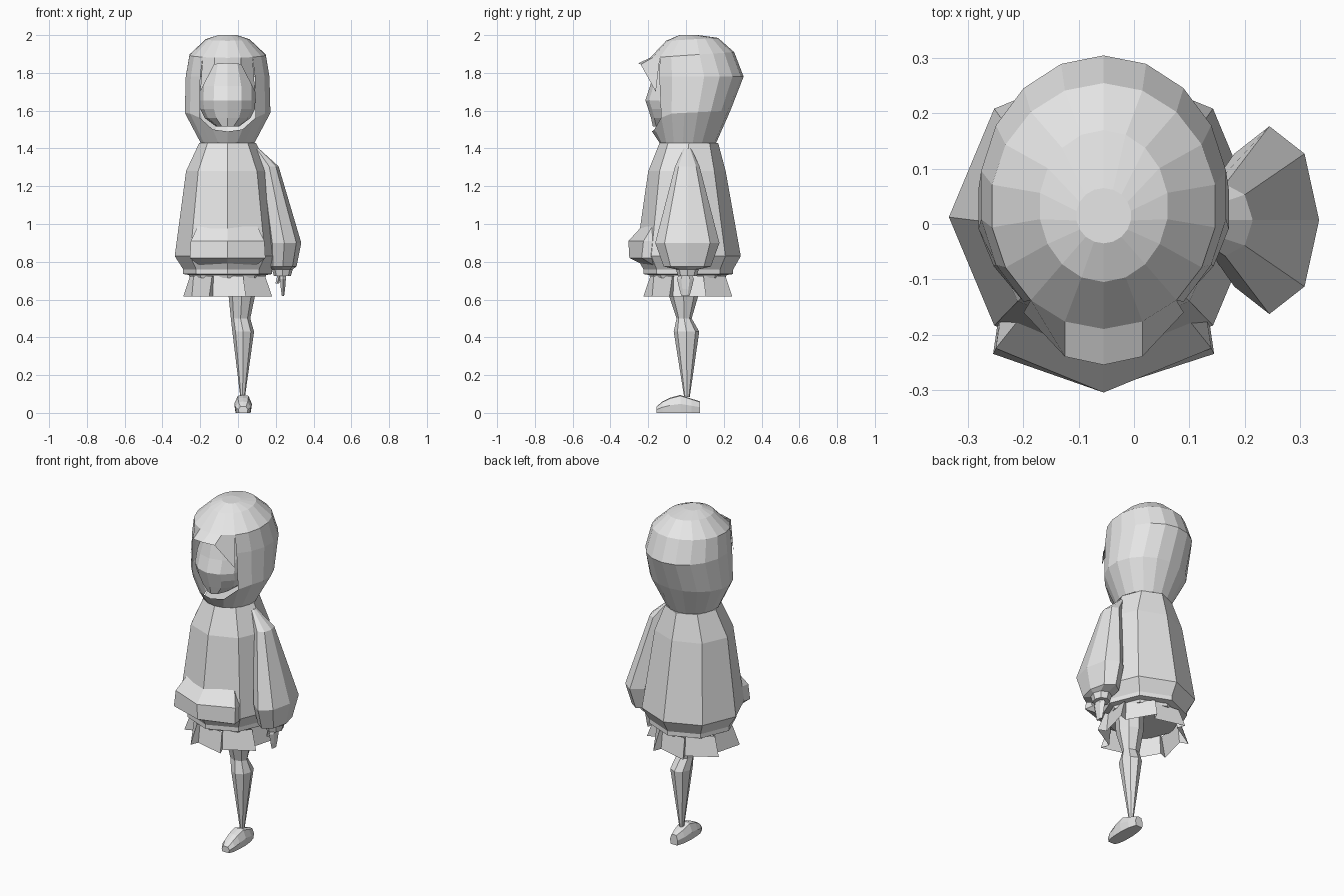
import bpy, bmesh, math

if "Cube" in bpy.data.objects:
    bpy.data.objects.remove(bpy.data.objects["Cube"])

CX = -0.055  # body axis
cloth = bpy.data.materials.new("plain_grey")
cloth.diffuse_color = (0.8, 0.8, 0.8, 1)
cloth.use_nodes = True
cloth.node_tree.nodes["Principled BSDF"].inputs["Base Color"].default_value = cloth.diffuse_color


def make(name, verts, faces, fix=True):
    me = bpy.data.meshes.new(name)
    me.from_pydata(verts, [], faces)
    bm = bmesh.new()
    bm.from_mesh(me)
    if fix:
        bmesh.ops.recalc_face_normals(bm, faces=bm.faces)
    bm.to_mesh(me)
    bm.free()
    me.materials.append(cloth)
    ob = bpy.data.objects.new(name, me)
    bpy.context.collection.objects.link(ob)
    return ob


def ring(n, x0, x1, yf, yb, zf, zb=None, turn=0):
    """Ellipse filling x0..x1 and yf..yb, tilted from zf (front) to zb (back)."""
    zb = zf if zb is None else zb
    pts = []
    for i in range(n):
        a = 2 * math.pi * i / n + turn
        s, c = math.sin(a), math.cos(a)
        pts.append(((x0 + x1) / 2 + (x1 - x0) / 2 * s,
                    (yf + yb) / 2 - (yb - yf) / 2 * c,
                    (zf + zb) / 2 - (zb - zf) / 2 * c))
    return pts


def loft(name, rings, skip=lambda row, col: False, bottom=True, top=True):
    n = len(rings[0])
    verts = [p for r in rings for p in r]
    faces = [(r * n + i, r * n + (i + 1) % n, (r + 1) * n + (i + 1) % n, (r + 1) * n + i)
             for r in range(len(rings) - 1) for i in range(n) if not skip(r, i)]
    if bottom:
        faces.append(tuple(range(n))[::-1])
    if top:
        faces.append(tuple(range(len(verts) - n, len(verts))))
    return make(name, verts, faces)


# hood: 18-sided shell, open over the face
N = 18
rows = [(.145, -.14, .16, 1.43, 1.43), (.23, -.18, .235, 1.58, 1.60),
        (.225, -.20, .305, 1.78, 1.78), (.205, -.19, .255, 1.88, 1.91),
        (.117, -.105, .17, 1.97, 1.985), (.05, -.035, .065, 2.0, 2.0)]
hood = [ring(N, CX - r, CX + r, yf, yb, zf, zb) for r, yf, yb, zf, zb in rows]
for i, dz in ((0, .09), (1, .08), (17, .08), (2, .02), (16, .02)):
    x, y, z = hood[1][i]
    hood[1][i] = (x, y, z - dz)
loft("hood", hood, lambda r, c: r in (1, 2) and c in (0, 1, 16, 17), bottom=False)

# hood brim: flares out over the forehead and runs down beside the face
brim_top = [hood[3][i] for i in (16, 17, 0, 1, 2)]
brim_low = [(CX - .145, -.16, 1.70), (CX - .07, -.24, 1.845), (CX, -.255, 1.85),
            (CX + .07, -.24, 1.845), (CX + .145, -.16, 1.70)]
make("hood_brim", brim_top + brim_low, [(i, i + 5, i + 6, i + 1) for i in range(4)])

# face inside the hood
loft("face", [ring(12, CX - r, CX + r, yf, .08, z) for r, yf, z in
              ((.06, -.175, 1.515), (.12, -.185, 1.56), (.145, -.20, 1.61),
               (.147, -.215, 1.655), (.145, -.19, 1.73), (.10, -.16, 1.86))])

# jumper: eight-sided body with a tucked hem
loft("jumper_body", [ring(8, CX - r, CX + r, .01 - f, .01 + b, z) for r, f, b, z in
                     ((.20, .20, .20, .715), (.205, .205, .205, .73), (.235, .235, .24, .735),
                      (.235, .235, .24, .76), (.28, .275, .28, .83), (.22, .21, .20, 1.28),
                      (.15, .15, .16, 1.43))])

# front pouch: five columns wrapped round the belly
pv = []
for w, yc, ye, z in ((.15, -.22, -.17, .78), (.20, -.30, -.235, .82),
                     (.195, -.305, -.225, .91), (.135, -.19, -.15, 1.035)):
    pv += [(CX - w * .9, -.10, z), (CX - w, ye, z), (CX, yc, z),
           (CX + w, ye, z), (CX + w * .9, -.10, z)]
make("front_pouch", pv, [(r * 5 + i, r * 5 + i + 1, r * 5 + i + 6, r * 5 + i + 5)
                         for r in range(3) for i in range(4)]
     + [(4, 3, 2, 1, 0), (15, 16, 17, 18, 19)])

# skirt: eight overlapping flared panels
sv, sf = [], []
for k in range(8):
    a0, a1 = (math.pi * (j + .5) / 4 for j in (k - 1, k))
    for a, rt, rb in ((a0, .195, .205), (a1, .215, .255)):
        for r, z in ((rt, .725), (rb, .615)):
            sv.append((CX + r * math.sin(a), .01 - r * math.cos(a), z))
    b, nx = k * 4, (k + 1) % 8 * 4
    sf += [(b, b + 1, b + 3, b + 2), (b + 2, b + 3, nx + 1, nx)]
make("skirt", sv, sf)

# sleeve: drops from the shoulder and balloons at the cuff
loft("sleeve", [ring(8, x0, x1, .007 - h, .007 + h, z) for x0, x1, h, z in
                ((.19, .28, .05, .725), (.18, .29, .06, .76), (.165, .31, .125, .775),
                 (.155, .335, .17, .90), (.115, .215, .065, 1.305), (.085, .11, .02, 1.40))])

# hand and thumb
loft("hand", [ring(6, .238 - w, .238 + w, -.003 - h, -.003 + h, z) for w, h, z in
              ((.007, .022, .62), (.013, .032, .655), (.018, .045, .71), (.02, .03, .74))])
loft("thumb", [ring(4, x - .01, x + .01, -.03, -.005, z) for x, z in ((.208, .685), (.22, .735))])

# leg with a bent knee
loft("leg", [ring(8, *r) for r in
             ((.012, .037, -.01, .02, .085), (-.03, .085, -.065, .07, .43),
              (-.038, .065, -.05, .03, .50), (-.05, .09, -.09, .065, .62),
              (-.05, .10, -.09, .075, .72))])

# shoe: sections from heel to toe
shoe = []
for y, w, h in ((.075, .025, .06), (.03, .04, .075), (-.03, .047, .095),
                (-.085, .045, .08), (-.125, .04, .06), (-.155, .025, .035)):
    shoe.append([(.027 + u * w, y, v * h) for u, v in
                 ((-.85, 0), (.85, 0), (1, .5), (.6, .95), (0, 1), (-.6, .95), (-1, .5))])
loft("shoe", shoe)
